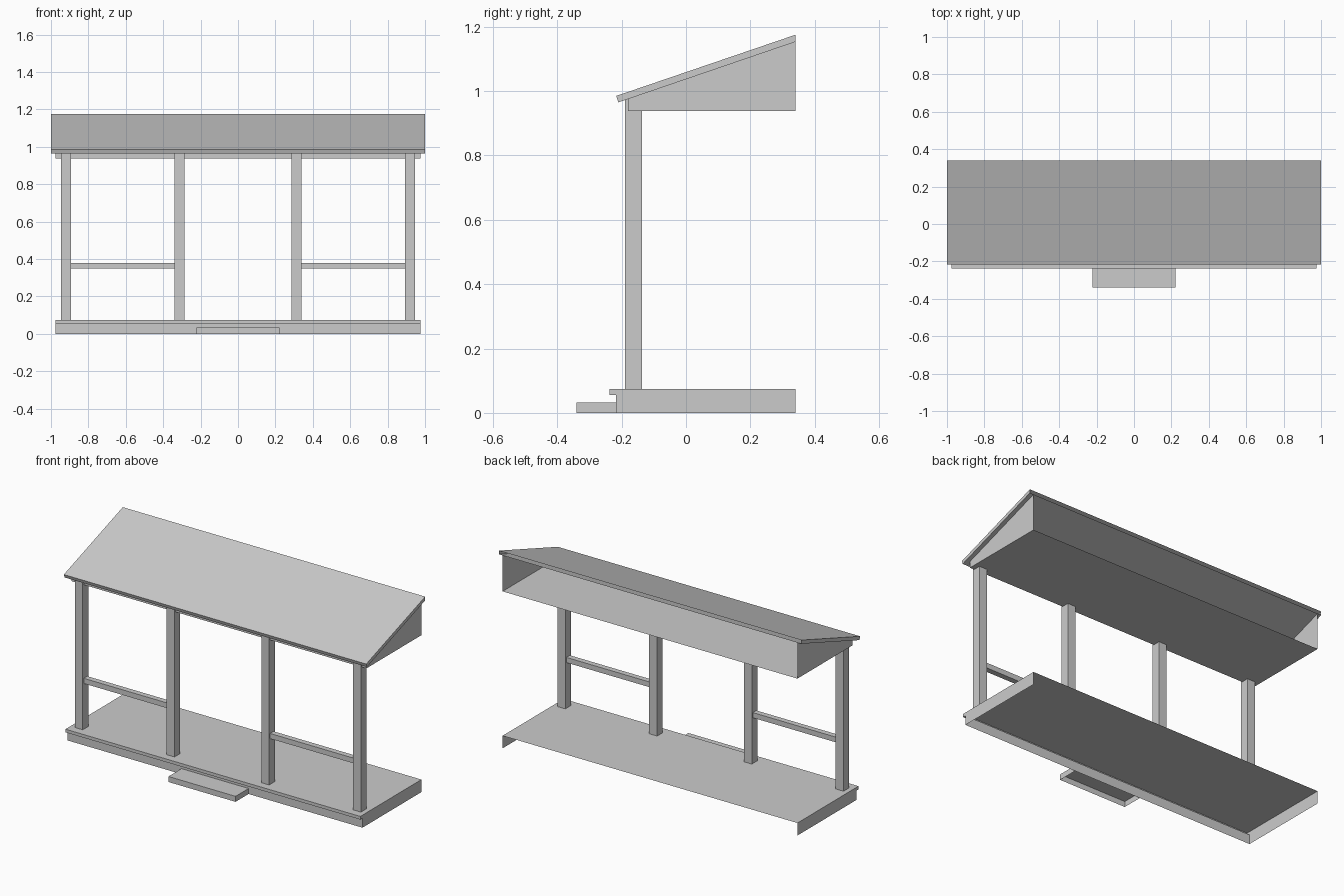
import bpy, bmesh

if "Cube" in bpy.data.objects:
    bpy.data.objects.remove(bpy.data.objects["Cube"])

BACK = 0.34            # open rear edge, where the porch meets a wall
SLOPE = 0.342          # roof pitch


def roof_z(y):
    """Height of the roof underside at depth y."""
    return 0.965 + SLOPE * (y + 0.21)


def extrude_x(name, profile, x0, x1, skip=(), caps=True):
    """Extrude a counterclockwise (y, z) profile along x; skip leaves those edges open."""
    bm = bmesh.new()
    a = [bm.verts.new((x0, y, z)) for y, z in profile]
    b = [bm.verts.new((x1, y, z)) for y, z in profile]
    n = len(profile)
    for i in range(n):
        if i not in skip:
            j = (i + 1) % n
            bm.faces.new((a[i], a[j], b[j], b[i]))
    if caps:
        bm.faces.new(a[::-1])
        bm.faces.new(b)
    mesh = bpy.data.meshes.new(name)
    bm.to_mesh(mesh)
    bm.free()
    obj = bpy.data.objects.new(name, mesh)
    bpy.context.collection.objects.link(obj)
    return obj


# Deck with front lip and skirt, open underneath and behind
extrude_x("deck", [(-0.217, 0), (BACK, 0), (BACK, 0.075), (-0.237, 0.075),
                   (-0.237, 0.056), (-0.217, 0.056)], -0.975, 0.975, skip=(0, 1))

# Front step, open underneath and behind
extrude_x("step", [(-0.34, 0), (-0.217, 0), (-0.217, 0.033), (-0.34, 0.033)],
          -0.222, 0.222, skip=(0, 1))

# Posts, tops cut to the roof slope
P0, P1 = -0.19, -0.137
for i, x in enumerate((-0.92, -0.313, 0.313, 0.92)):
    extrude_x(f"post_{i + 1}", [(P0, 0.075), (P1, 0.075), (P1, roof_z(P1)), (P0, roof_z(P0))],
              x - 0.026, x + 0.026, skip=(0, 2))

# Rails between the outer and inner posts
for side, x0, x1 in (("left", -0.894, -0.339), ("right", 0.339, 0.894)):
    extrude_x(f"rail_{side}", [(-0.18, 0.348), (-0.147, 0.348), (-0.147, 0.379), (-0.18, 0.379)],
              x0, x1, caps=False)

# Ceiling box with gable ends, open to the roof and behind
extrude_x("ceiling_box", [(-0.18, 0.938), (BACK, 0.938), (BACK, roof_z(BACK)),
                          (-0.18, roof_z(-0.18))], -0.975, 0.975, skip=(1, 2))

# Sloping roof slab with a square-cut eave
extrude_x("roof", [(-0.21, roof_z(-0.21)), (BACK, roof_z(BACK)), (BACK, 1.175),
                   (-0.217, 0.985)], -1.0, 1.0, skip=(1,))
